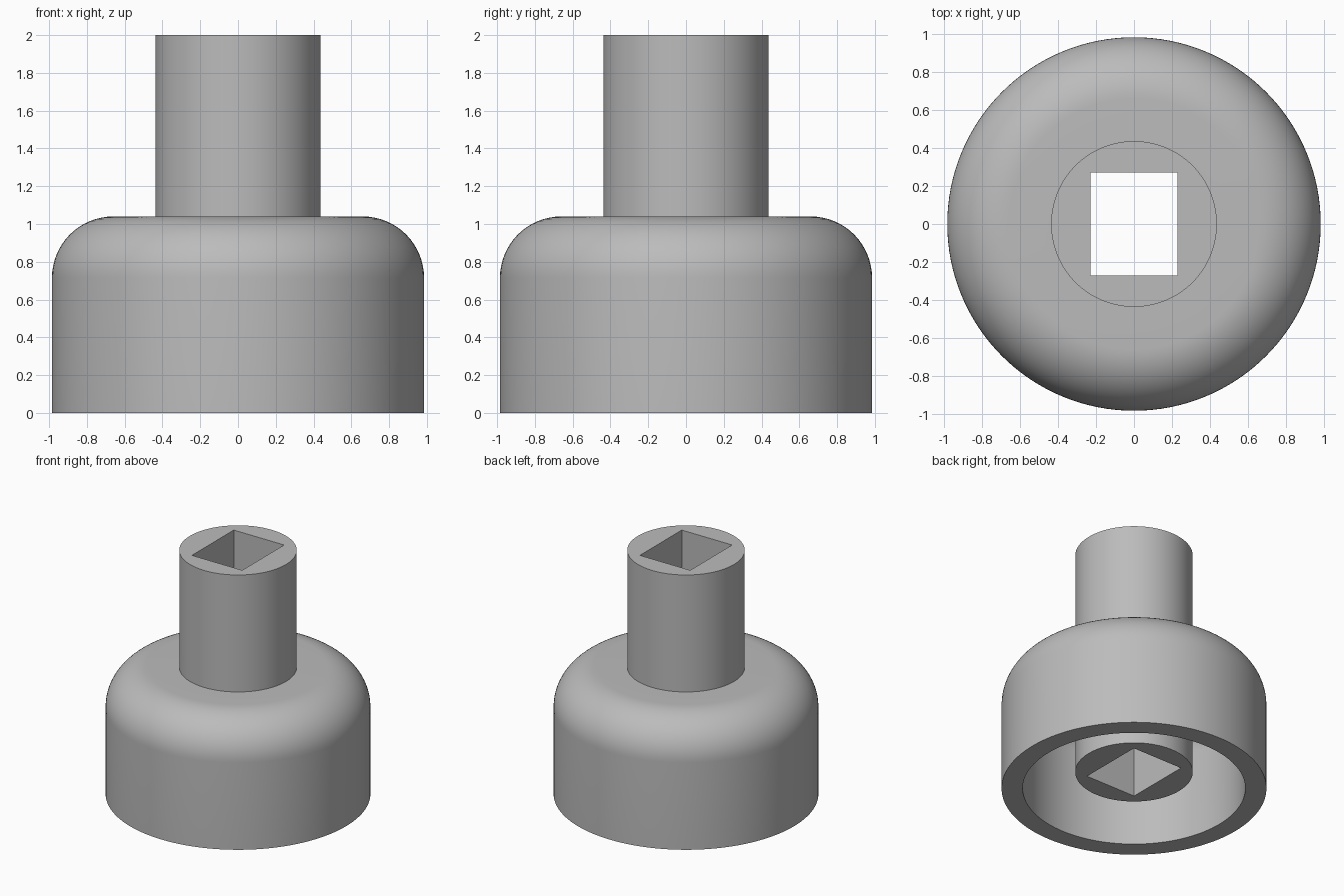
import bpy, bmesh
from math import sin, cos, pi
from mathutils import Vector

cube = bpy.data.objects.get("Cube")
if cube:
    bpy.data.objects.remove(cube, do_unlink=True)

STEM_R, STEM_BOTTOM, STEM_TOP = 0.437, 0.14, 2.0
BELL_R, BELL_TOP, FILLET = 0.985, 1.04, 0.325
WALL = 0.157
HOLE_X, HOLE_Y = 0.457, 0.543
SEGMENTS = 128

# Plain grey material
grey = bpy.data.materials.new("grey")
grey.use_nodes = True
colour = (0.5, 0.5, 0.5, 1)
grey.diffuse_color = colour
grey.node_tree.nodes["Principled BSDF"].inputs["Base Color"].default_value = colour


def fillet(radius, steps=16):
    """Quarter round about the bell's corner centre, from the side to the top."""
    cx, cz = BELL_R - FILLET, BELL_TOP - FILLET
    angles = [pi / 2 * i / steps for i in range(steps + 1)]
    return [(cx + radius * cos(a), cz + radius * sin(a)) for a in angles]


def add_object(name, bm):
    bmesh.ops.recalc_face_normals(bm, faces=bm.faces)
    mesh = bpy.data.meshes.new(name)
    bm.to_mesh(mesh)
    bm.free()
    mesh.materials.append(grey)
    obj = bpy.data.objects.new(name, mesh)
    bpy.context.collection.objects.link(obj)
    return obj


# Knob: stem and hollow bell turned as one profile
profile = [(0, STEM_BOTTOM), (STEM_R, STEM_BOTTOM), (STEM_R, BELL_TOP - WALL)]
profile += reversed(fillet(FILLET - WALL))
profile += [(BELL_R - WALL, 0), (BELL_R, 0)]
profile += fillet(FILLET)
profile += [(STEM_R, BELL_TOP), (STEM_R, STEM_TOP), (0, STEM_TOP)]
bm = bmesh.new()
verts = [bm.verts.new((r, 0, z)) for r, z in profile]
edges = [bm.edges.new(pair) for pair in zip(verts, verts[1:])]
bmesh.ops.spin(bm, geom=verts + edges, cent=(0, 0, 0), axis=(0, 0, 1),
               angle=2 * pi, steps=SEGMENTS, use_merge=True)
bmesh.ops.remove_doubles(bm, verts=bm.verts, dist=1e-5)
# Merge the fans on the two stem ends into single flat faces
bmesh.ops.dissolve_verts(bm, verts=[v for v in bm.verts if v.co.xy.length < 1e-4])
knob = add_object("knob_body", bm)

# Rectangular socket running through the stem
bm = bmesh.new()
bmesh.ops.create_cube(bm, size=1)
bmesh.ops.scale(bm, vec=Vector((HOLE_X, HOLE_Y, 3)), verts=bm.verts)
bmesh.ops.translate(bm, vec=(0, 0, 1), verts=bm.verts)
cutter = add_object("socket_cutter", bm)
cutter.hide_render = True

cut = knob.modifiers.new("socket", 'BOOLEAN')
cut.operation = 'DIFFERENCE'
cut.solver = 'EXACT'
cut.object = cutter
bpy.ops.object.select_all(action='DESELECT')
knob.select_set(True)
bpy.context.view_layer.objects.active = knob
bpy.ops.object.modifier_apply(modifier=cut.name)
bpy.data.objects.remove(cutter, do_unlink=True)
bpy.ops.object.shade_smooth_by_angle(angle=pi / 6)
